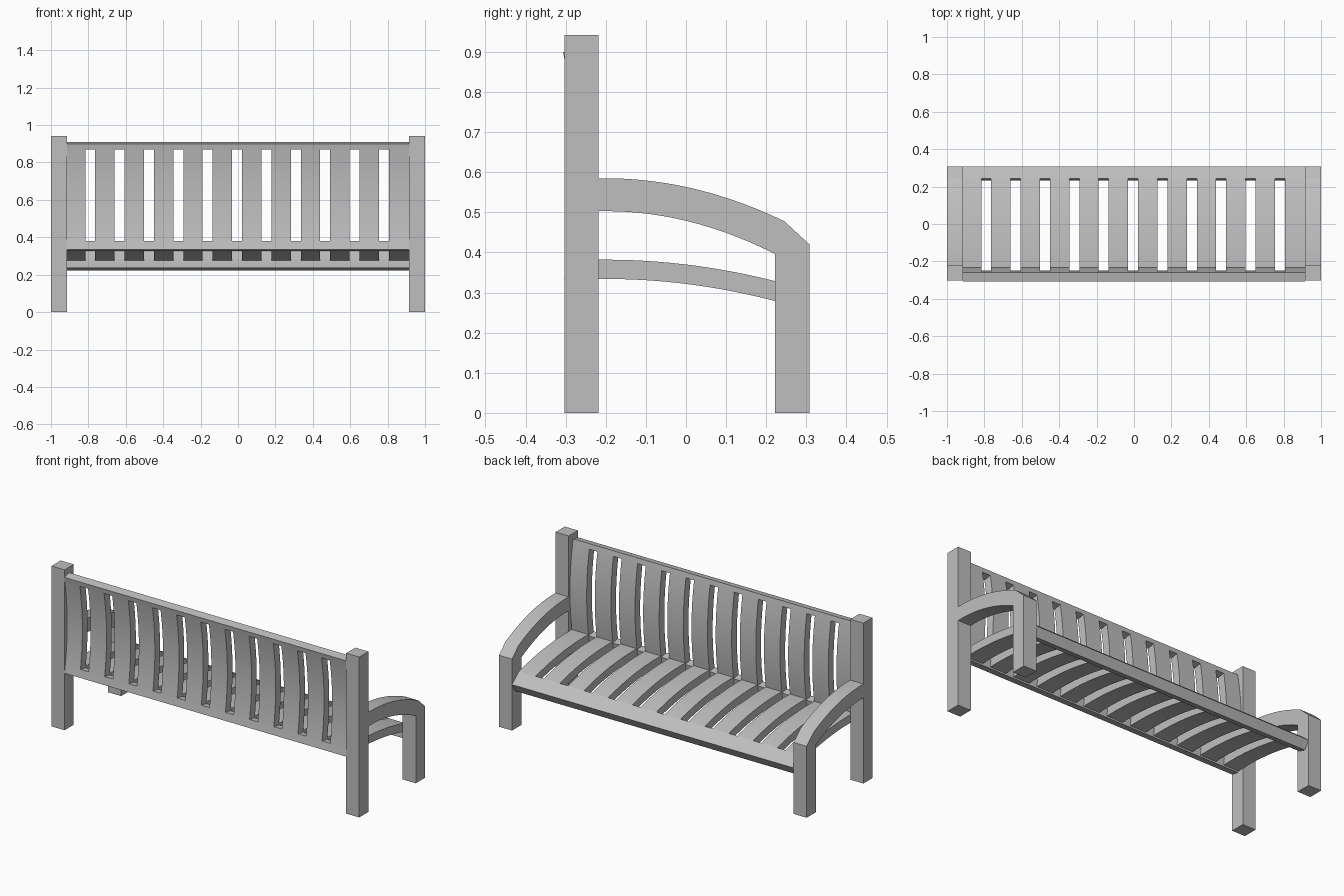
import bpy
import bmesh
from mathutils import Vector

cube = bpy.data.objects.get("Cube")
if cube:
    bpy.data.objects.remove(cube, do_unlink=True)

GREY = (0.52, 0.52, 0.52, 1.0)
grey = bpy.data.materials.new("plain grey")
grey.use_nodes = True
grey.diffuse_color = GREY
grey.node_tree.nodes["Principled BSDF"].inputs["Base Color"].default_value = GREY

INNER = 0.915      # inner face of the posts
PITCH = 0.157      # slat spacing
SLOT = 0.053       # gap between slats
BOARD = 0.048      # board thickness


def prism(name, profile, spans):
    """Extrude a (y, z) profile along x over each (start, end) span."""
    bm = bmesh.new()
    for x0, x1 in spans:
        face = bm.faces.new([bm.verts.new((x0, y, z)) for y, z in profile])
        moved = bmesh.ops.extrude_face_region(bm, geom=[face])["geom"]
        verts = [g for g in moved if isinstance(g, bmesh.types.BMVert)]
        bmesh.ops.translate(bm, verts=verts, vec=(x1 - x0, 0, 0))
    bmesh.ops.recalc_face_normals(bm, faces=bm.faces)
    mesh = bpy.data.meshes.new(name)
    bm.to_mesh(mesh)
    bm.free()
    mesh.materials.append(grey)
    obj = bpy.data.objects.new(name, mesh)
    bpy.context.collection.objects.link(obj)
    bpy.ops.object.select_all(action="DESELECT")
    obj.select_set(True)
    bpy.context.view_layer.objects.active = obj
    bpy.ops.object.shade_smooth_by_angle(angle=0.3)
    return obj


def steps(a, b, n=14):
    return [a + (b - a) * i / n for i in range(n + 1)]


def band(curve, a, b, n=14):
    """Board section following a curve, with ends cut square to it."""
    outer, inner = [], []
    for t in steps(a, b, n):
        p = Vector(curve(t))
        d = (Vector(curve(t + 0.001)) - p).normalized()
        outer.append(p)
        inner.append(p + Vector((d.y, -d.x)) * BOARD)
    return [tuple(p) for p in outer + inner[::-1]]


def seat_curve(y):
    return (y, 0.382 - 0.3 * (y + 0.2) ** 2)


def back_curve(z):
    # parameter runs downwards so the thickness is added at the rear
    return (-0.23 - 0.33 * (-z - 0.61) ** 2, -z)


# Slat spans shared by the seat and the backrest
slots = [-0.005 + PITCH * i for i in range(-5, 6)]
edges = [-INNER]
for s in slots:
    edges += [s - SLOT / 2, s + SLOT / 2]
edges.append(INNER)
slat_spans = list(zip(edges[0::2], edges[1::2]))
full = [(-INNER, INNER)]


def rear_band(low, high, n):
    pts = band(back_curve, -low, -high, n)
    # mirror the offset direction: thickness must lie behind the front curve
    half = len(pts) // 2
    front, other = pts[:half], pts[half:][::-1]
    if other[0][0] > front[0][0]:
        other = [(2 * f[0] - o[0], 2 * f[1] - o[1]) for f, o in zip(front, other)]
    return front + other[::-1]


# Backrest: two rails and curved slats
prism("backrest_bottom_rail", rear_band(0.326, 0.373, 3), full)
prism("backrest_slats", rear_band(0.373, 0.879, 16), slat_spans)
prism("backrest_top_rail", rear_band(0.879, 0.909, 3), full)

# Seat: curved slats and a rolled-over front rail
prism("seat_slats", band(seat_curve, -0.255, 0.243, 16), slat_spans)
prism("seat_front_rail",
      [seat_curve(0.243), (0.308, 0.27), (0.28, 0.222), (0.232, 0.237), (0.232, 0.276)],
      full)

# Rear posts, and front legs that run into curved armrests
post = [(-0.303, 0), (-0.218, 0), (-0.218, 0.942), (-0.303, 0.942)]
arm = [(0.222, 0), (0.308, 0), (0.308, 0.42)]
arm += [(y, 0.585 - 0.54 * (y + 0.2) ** 2) for y in steps(0.245, -0.218)]
arm += [(y, 0.503 - 0.6 * (y + 0.2) ** 2) for y in steps(-0.218, 0.222)]
for side, span in (("left", (INNER, 1.0)), ("right", (-1.0, -INNER))):
    prism(side + "_rear_post", post, [span])
    prism(side + "_front_leg_and_armrest", arm, [span])
